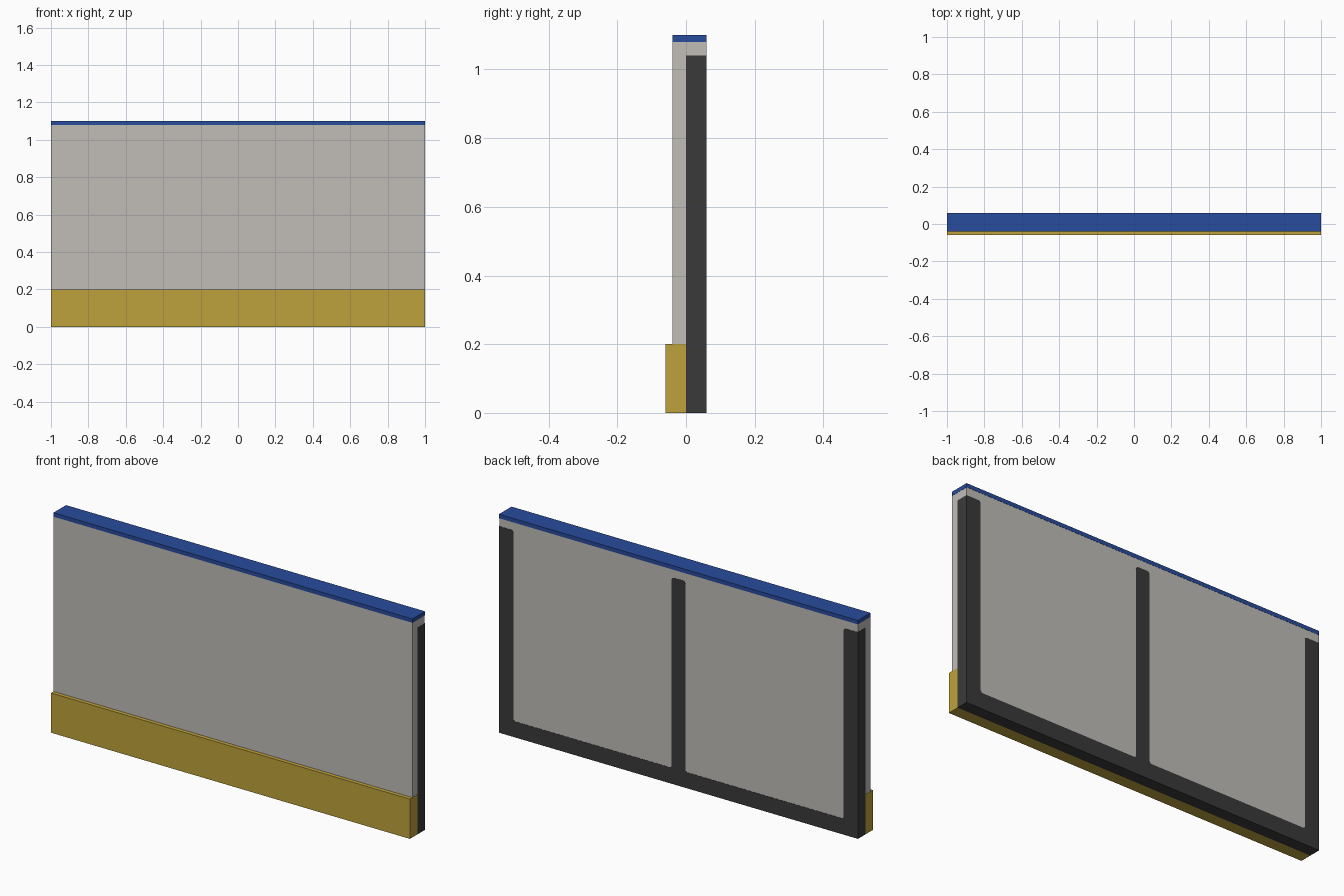
import bpy
import bmesh

cube = bpy.data.objects.get("Cube")
if cube:
    bpy.data.objects.remove(cube, do_unlink=True)


def material(name, rgb):
    """Flat material from 0-255 sRGB values."""
    lin = [((c / 255 + 0.055) / 1.055) ** 2.4 for c in rgb] + [1.0]
    mat = bpy.data.materials.new(name)
    mat.use_nodes = True
    mat.diffuse_color = lin
    bsdf = mat.node_tree.nodes["Principled BSDF"]
    bsdf.inputs["Base Color"].default_value = lin
    bsdf.inputs["Roughness"].default_value = 0.7
    return mat


def add_object(name, bm, mat):
    bmesh.ops.recalc_face_normals(bm, faces=bm.faces[:])
    mesh = bpy.data.meshes.new(name)
    bm.to_mesh(mesh)
    bm.free()
    mesh.materials.append(mat)
    obj = bpy.data.objects.new(name, mesh)
    bpy.context.collection.objects.link(obj)
    return obj


def box(name, lo, hi, mat):
    bm = bmesh.new()
    bmesh.ops.create_cube(bm, size=1)
    for v in bm.verts:
        v.co = [(a + b) / 2 + c * (b - a) for a, b, c in zip(lo, hi, v.co)]
    return add_object(name, bm, mat)


grey = material("light grey panel", (193, 189, 185))
yellow = material("mustard yellow", (191, 162, 60))
blue = material("blue", (40, 76, 157))
dark = material("charcoal", (58, 58, 58))

# Board, kick strip along the front foot, and top rail
EPS = 0.001  # the board sits just inside the frame, so the frame reads as flush
box("board_panel", (-1 + EPS, -0.04, EPS), (1 - EPS, 0.06 - EPS, 1.08), grey)
box("kick_strip", (-1, -0.06, 0), (1, 0, 0.20), yellow)
box("top_rail", (-1, -0.04, 1.08), (1, 0.06, 1.10), blue)

# Back frame: three posts on a bottom beam, as one profile with eased corners
POST, MID, BEAM, TOP = 0.92, 0.038, 0.08, 1.04
half = [(MID, TOP), (MID, BEAM), (POST, BEAM), (POST, TOP), (1, TOP), (1, 0)]
profile = half + [(-x, z) for x, z in reversed(half)]
bm = bmesh.new()
face = bm.faces.new([bm.verts.new((x, 0, z)) for x, z in profile])
solid = bmesh.ops.extrude_face_region(bm, geom=[face])["geom"]
for v in solid:
    if isinstance(v, bmesh.types.BMVert):
        v.co.y = 0.06
corners = [e for e in bm.edges
           if abs(e.verts[0].co.y - e.verts[1].co.y) > 0.01
           and abs(e.verts[0].co.x) < 0.99]
bmesh.ops.bevel(bm, geom=corners, offset=0.012, segments=3,
                profile=0.5, affect='EDGES')
add_object("back_frame", bm, dark)
